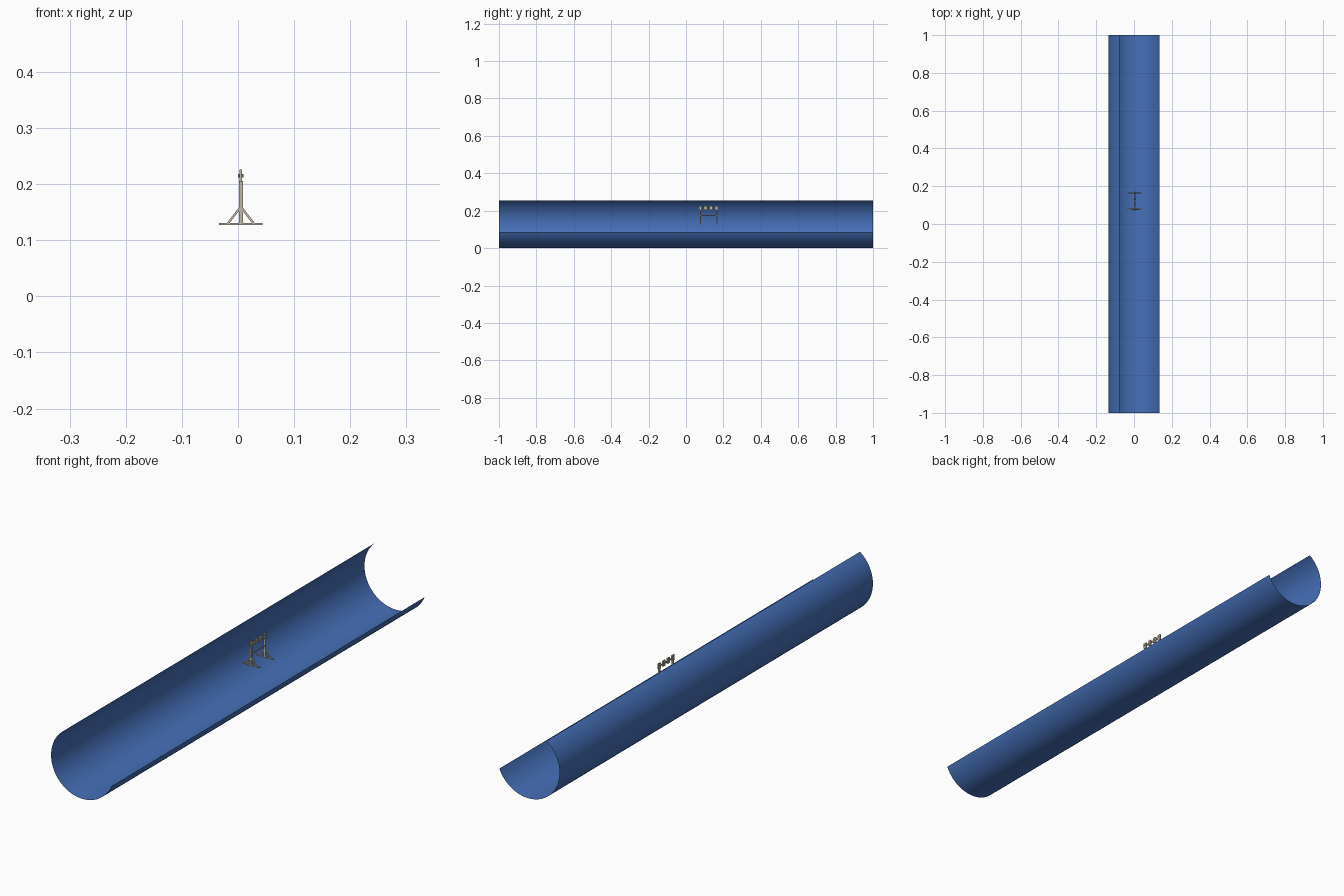
import bpy, bmesh, math
from mathutils import Vector

if "Cube" in bpy.data.objects:
    bpy.data.objects.remove(bpy.data.objects["Cube"])

def material(name, color):
    m = bpy.data.materials.new(name)
    m.diffuse_color = color
    m.use_nodes = True
    m.node_tree.nodes["Principled BSDF"].inputs["Base Color"].default_value = m.diffuse_color
    return m

BLUE = material("blue", (0.06, 0.16, 0.48, 1))
TAN = material("weathered_wood", (0.52, 0.47, 0.39, 1))
CX = 0.005  # axis of the trough and stand

def add_object(name, bm, mat):
    me = bpy.data.meshes.new(name)
    bm.to_mesh(me)
    bm.free()
    ob = bpy.data.objects.new(name, me)
    bpy.context.collection.objects.link(ob)
    me.materials.append(mat)
    return ob

def box(name, center, size, tilt=0.0):
    bm = bmesh.new()
    bmesh.ops.create_cube(bm, size=1)
    for v in bm.verts:
        v.co = Vector((v.co.x * size[0], v.co.y * size[1], v.co.z * size[2]))
    ob = add_object(name, bm, TAN)
    ob.location = center
    ob.rotation_euler.y = tilt
    return ob

def bolt(name, center, radius, length):
    bm = bmesh.new()
    bmesh.ops.create_cone(bm, cap_ends=True, segments=8, radius1=radius,
                          radius2=radius, depth=length)
    ob = add_object(name, bm, TAN)
    ob.location = center
    ob.rotation_euler.y = math.pi / 2
    return ob

# Open trough: thin curved sheet, far side rising higher than the near side
R, N = 0.14, 64
a0, a1 = math.radians(125.9), math.radians(336.9)
bm = bmesh.new()
rows = []
for i in range(N + 1):
    a = a0 + (a1 - a0) * i / N
    x, z = CX + R * math.cos(a), R + R * math.sin(a)
    rows.append([bm.verts.new((x, y, z)) for y in (-1, 1)])
for p, q in zip(rows, rows[1:]):
    f = bm.faces.new((p[0], q[0], q[1], p[1]))
    f.smooth = True
add_object("curved_trough", bm, BLUE)

# Two end frames: foot, post and a pair of braces
Y0, Y1 = 0.078, 0.165
for n, y in enumerate((Y0, Y1)):
    box(f"foot_{n}", (CX, y, 0.129), (0.077, 0.006, 0.004))
    box(f"post_{n}", (CX, y, 0.168), (0.007, 0.006, 0.076))
    for s in (-1, 1):
        a, b = Vector((s * 0.023, 0, 0.130)), Vector((s * 0.002, 0, 0.157))
        d, c = b - a, (a + b) / 2
        box(f"brace_{n}_{s}", (CX + c.x, y, c.z), (0.004, 0.005, d.length),
            math.atan2(d.x, d.z))

# Rails joining the frames
mid, span = (Y0 + Y1) / 2, Y1 - Y0
box("lower_rail", (CX, mid, 0.174), (0.004, span, 0.004))
box("upper_rail", (CX, mid, 0.214), (0.004, span + 0.012, 0.005))

# Four small plates along the upper rail, each with a bolt
for i in range(4):
    y = 0.076 + i * 0.029
    box(f"rail_plate_{i}", (CX, y, 0.215), (0.005, 0.015, 0.022))
    bolt(f"plate_bolt_{i}", (CX, y, 0.215), 0.003, 0.010)
